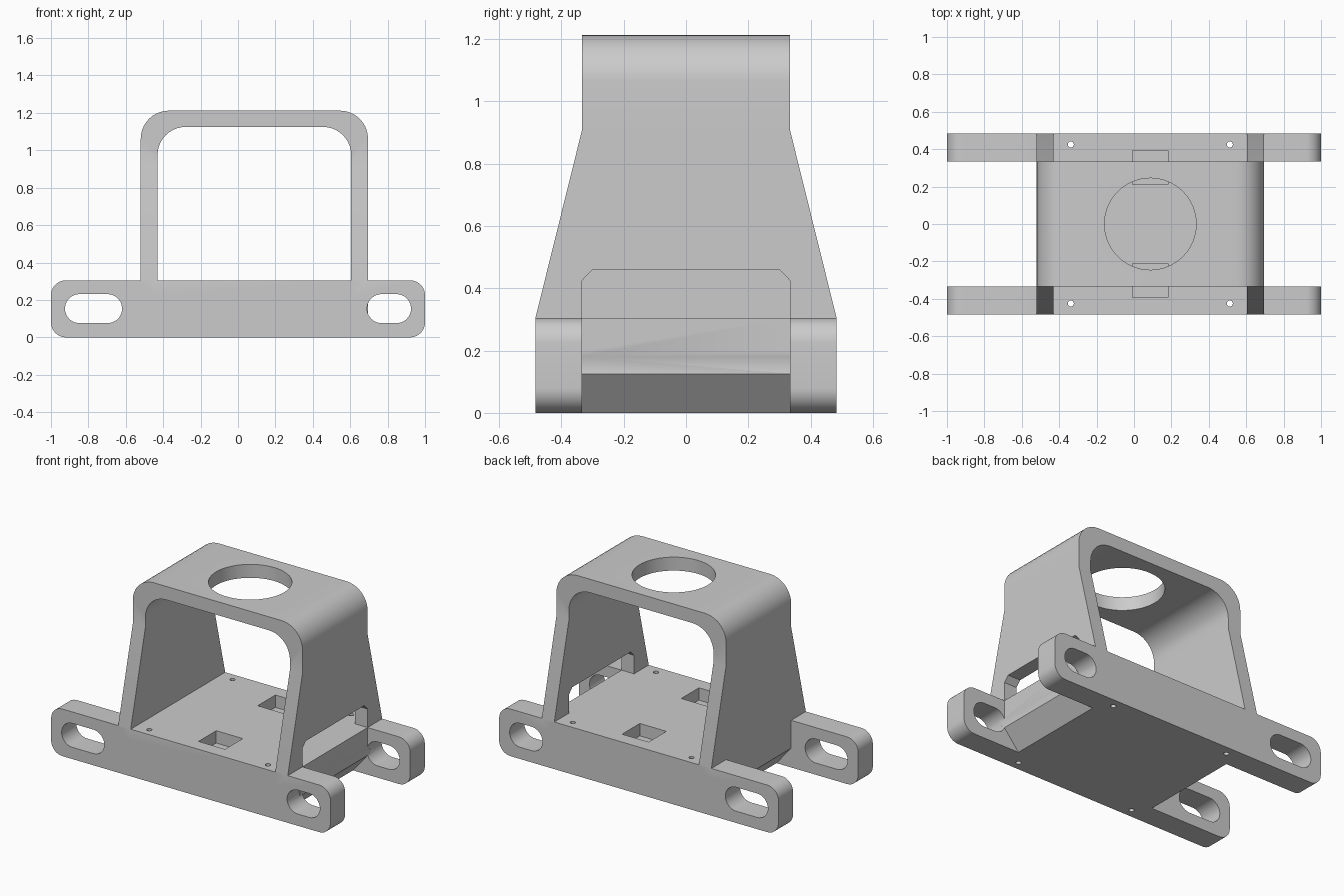
import bpy, bmesh, math

if "Cube" in bpy.data.objects:
    bpy.data.objects.remove(bpy.data.objects["Cube"])

grey = bpy.data.materials.new("plain_grey")
grey.diffuse_color = (0.6, 0.6, 0.6, 1)
grey.use_nodes = True
grey.node_tree.nodes["Principled BSDF"].inputs["Base Color"].default_value = grey.diffuse_color


def rounded(points, steps=10):
    """Outline from (u, v, radius) corners; radius 0 stays sharp."""
    out = []
    n = len(points)
    for i, (u, v, r) in enumerate(points):
        if r == 0:
            out.append((u, v))
            continue
        pu, pv, _ = points[i - 1]
        nu, nv, _ = points[(i + 1) % n]
        la, lb = math.hypot(pu - u, pv - v), math.hypot(nu - u, nv - v)
        a = ((pu - u) / la, (pv - v) / la)
        b = ((nu - u) / lb, (nv - v) / lb)
        cu, cv = u + r * (a[0] + b[0]), v + r * (a[1] + b[1])
        for k in range(steps + 1):
            t = math.pi / 2 * k / steps
            out.append((cu - r * (b[0] * math.cos(t) + a[0] * math.sin(t)),
                        cv - r * (b[1] * math.cos(t) + a[1] * math.sin(t))))
    return out


def rect(u0, u1, v0, v1, r=0):
    return rounded([(u0, v0, r), (u1, v0, r), (u1, v1, r), (u0, v1, r)])


def circle(u, v, r, n):
    return [(u + r * math.cos(2 * math.pi * i / n),
             v + r * math.sin(2 * math.pi * i / n)) for i in range(n)]


def prism(name, outline, axis, lo, hi):
    """Extrude a 2D outline along the x, y or z axis."""
    place = {"x": lambda u, v, w: (w, u, v),
             "y": lambda u, v, w: (u, w, v),
             "z": lambda u, v, w: (u, v, w)}[axis]
    bm = bmesh.new()
    a = [bm.verts.new(place(u, v, lo)) for u, v in outline]
    b = [bm.verts.new(place(u, v, hi)) for u, v in outline]
    bm.faces.new(a)
    bm.faces.new(b)
    for i in range(len(a)):
        j = (i + 1) % len(a)
        bm.faces.new((a[i], a[j], b[j], b[i]))
    bmesh.ops.recalc_face_normals(bm, faces=bm.faces)
    mesh = bpy.data.meshes.new(name)
    bm.to_mesh(mesh)
    bm.free()
    mesh.materials.append(grey)
    obj = bpy.data.objects.new(name, mesh)
    bpy.context.collection.objects.link(obj)
    return obj


def combine(target, tool, operation):
    """Apply a boolean and delete the tool."""
    mod = target.modifiers.new("cut", "BOOLEAN")
    mod.operation, mod.solver, mod.object = operation, "EXACT", tool
    bpy.context.view_layer.objects.active = target
    bpy.ops.object.modifier_apply(modifier=mod.name)
    bpy.data.objects.remove(tool)


FLOOR, IN, OUT = 0.305, 0.333, 0.483     # floor height, bar inner and outer y
X0, X1, WALL = -0.52, 0.695, 0.09        # arch outer sides and wall thickness
MID = (X0 + X1) / 2

# Arch: round-shouldered band, tapered from the side
arch = prism("mounting_bracket", rounded([
    (X0, 0.2, 0), (X0, 1.212, 0.15), (X1, 1.212, 0.15), (X1, 0.2, 0),
    (X1 - WALL, 0.2, 0), (X1 - WALL, 1.125, 0.15),
    (X0 + WALL, 1.125, 0.15), (X0 + WALL, 0.2, 0)]), "y", -0.6, 0.6)
taper = [(-OUT, 0.1), (OUT, 0.1), (OUT, FLOOR), (IN, 0.91), (IN, 1.4),
         (-IN, 1.4), (-IN, 0.91), (-OUT, FLOOR)]
combine(arch, prism("taper_helper", taper, "x", -1, 1), "INTERSECT")

# Cable window low in the right wall, and the round hole in the top
window = [(-IN, 0.1), (IN, 0.1), (IN, 0.425), (0.3, 0.46), (-0.3, 0.46), (-IN, 0.425)]
combine(arch, prism("window_cutter", window, "x", 0.5, 0.8), "DIFFERENCE")
combine(arch, prism("top_hole_cutter", circle(MID, 0, 0.245, 64), "z", 1.0, 1.4),
        "DIFFERENCE")

# Base block with chamfered lower side edges
block = [(X0 + 0.105, 0), (X1 - 0.105, 0), (X1, 0.125), (X1, FLOOR),
         (X0, FLOOR), (X0, 0.125)]
combine(arch, prism("base_block", block, "y", -0.36, 0.36), "UNION")

# Front and rear bars with slotted ends
for side in (-1, 1):
    lo, hi = sorted((side * IN, side * OUT))
    bar = prism("bar", rect(-1, 1, 0, FLOOR, 0.08), "y", lo, hi)
    for a, b in ((-0.925, -0.62), (0.69, 0.925)):
        slot = prism("slot_cutter", rect(a, b, 0.076, 0.231, 0.0774), "y", lo - 0.1, hi + 0.1)
        combine(bar, slot, "DIFFERENCE")
    combine(arch, bar, "UNION")

# Blind pockets and small screw holes in the floor
for side in (-1, 1):
    lo, hi = sorted((side * 0.212, side * 0.393))
    combine(arch, prism("pocket_cutter", rect(MID - 0.095, MID + 0.095, lo, hi),
                        "z", FLOOR - 0.08, 0.5), "DIFFERENCE")
    for x in (MID - 0.425, MID + 0.425):
        combine(arch, prism("screw_cutter", circle(x, side * 0.425, 0.016, 16),
                            "z", -0.1, 0.4), "DIFFERENCE")

arch.select_set(True)
bpy.context.view_layer.objects.active = arch
bpy.ops.object.shade_smooth_by_angle(angle=math.radians(25))
